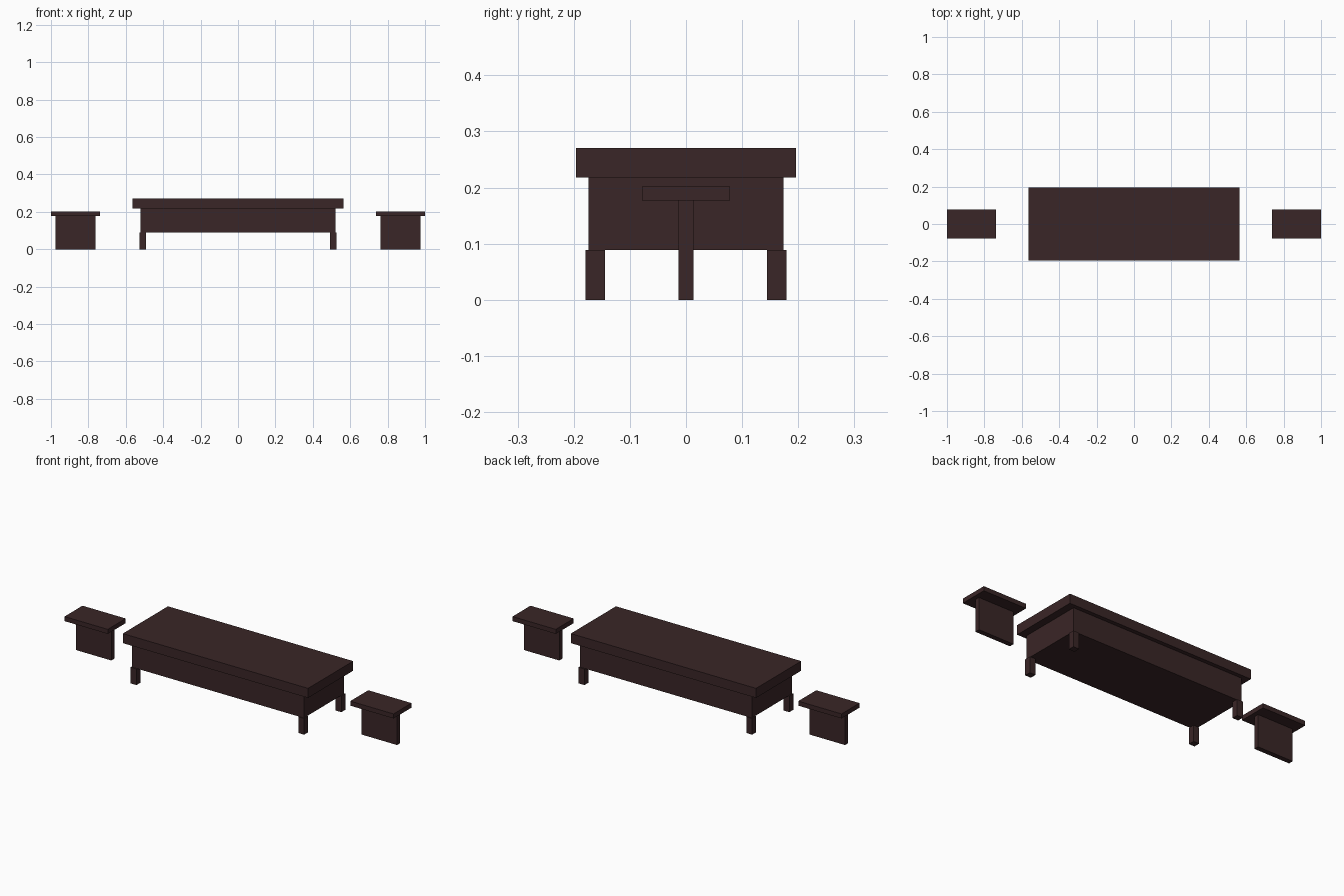
import bpy

if "Cube" in bpy.data.objects:
    bpy.data.objects.remove(bpy.data.objects["Cube"])

wood = bpy.data.materials.new("dark_wood")
wood.diffuse_color = (0.042, 0.019, 0.020, 1)
wood.use_nodes = True
wood.node_tree.nodes["Principled BSDF"].inputs["Base Color"].default_value = wood.diffuse_color


def box(name, x, y, z):
    """Box from (min, max) ranges on each axis."""
    bpy.ops.mesh.primitive_cube_add(size=1, location=[(a + b) / 2 for a, b in (x, y, z)])
    ob = bpy.context.object
    ob.name = name
    ob.scale = [b - a for a, b in (x, y, z)]
    bpy.ops.object.transform_apply(location=False, rotation=False, scale=True)
    ob.data.materials.append(wood)


def span(a, b, side):
    """Range mirrored to the given side of the centre."""
    return tuple(sorted((a * side, b * side)))


# Table: slab top on a boxed apron
box("table_top", (-0.563, 0.563), (-0.196, 0.196), (0.218, 0.2705))
box("table_apron", (-0.522, 0.522), (-0.174, 0.174), (0.0885, 0.218))

for sx, side in ((-1, "left"), (1, "right")):
    # Short corner legs
    for sy, end in ((-1, "front"), (1, "back")):
        box(f"{end}_{side}_leg", span(0.492, 0.527, sx), span(0.1445, 0.179, sy), (0, 0.0885))
    # Bench at each end: seat on one thin upright panel
    box(f"{side}_bench_seat", span(0.737, 1.0, sx), (-0.078, 0.078), (0.177, 0.202))
    box(f"{side}_bench_support", span(0.761, 0.976, sx), (-0.0134, 0.0134), (0, 0.177))
